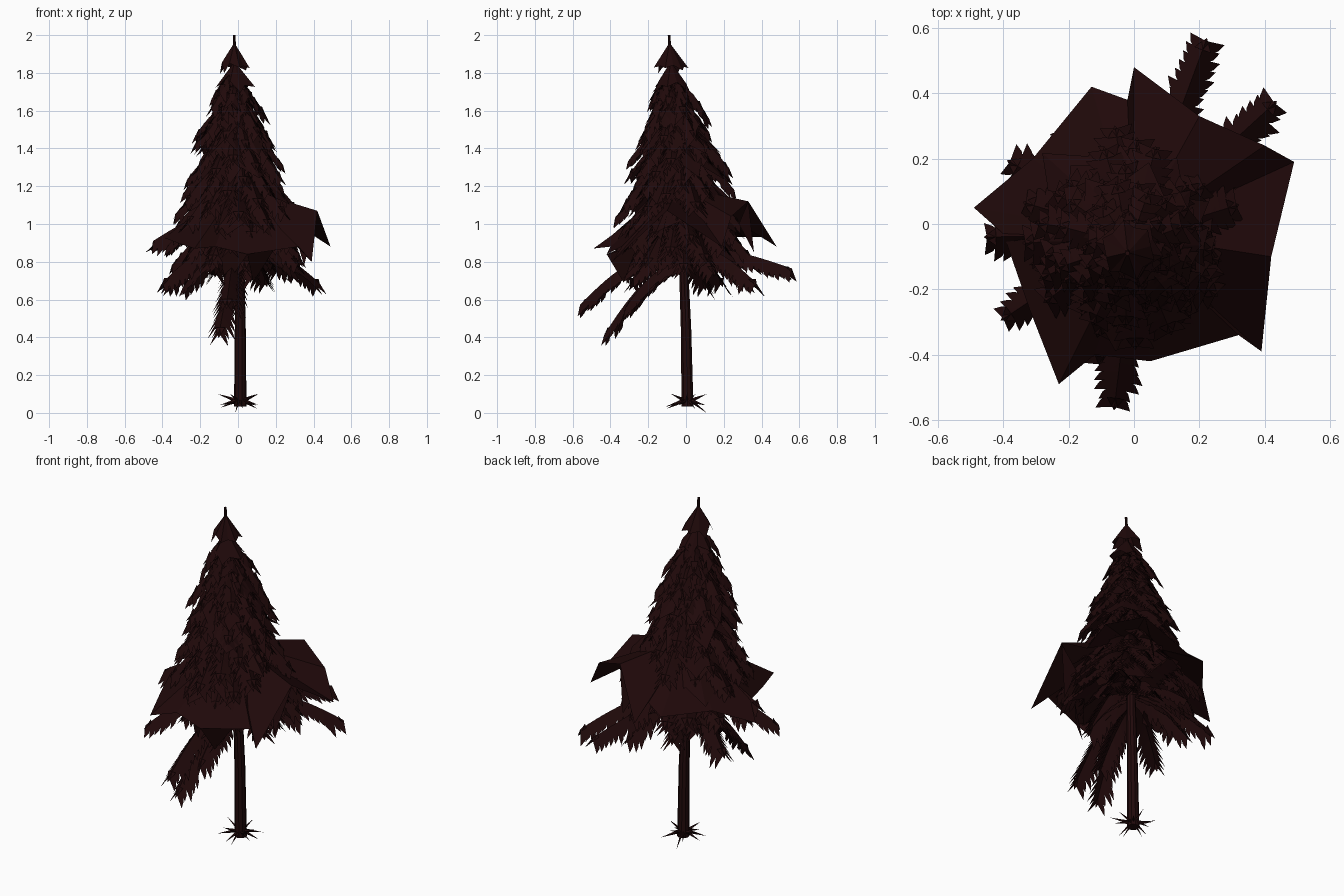
import bpy, math, random
from mathutils import Vector

if "Cube" in bpy.data.objects:
    bpy.data.objects.remove(bpy.data.objects["Cube"])

random.seed(4)
UP = Vector((0, 0, 1))


def material(name, rgb):
    m = bpy.data.materials.new(name)
    m.diffuse_color = (*rgb, 1)
    m.use_nodes = True
    m.node_tree.nodes["Principled BSDF"].inputs["Base Color"].default_value = m.diffuse_color
    return m


BARK = material("dark bark", (0.0150, 0.0030, 0.0032))
NEEDLES = material("dark needles", (0.0140, 0.0026, 0.0029))


def make(name, verts, faces, mat):
    me = bpy.data.meshes.new(name)
    me.from_pydata([tuple(v) for v in verts], [], faces)
    me.materials.append(mat)
    ob = bpy.data.objects.new(name, me)
    bpy.context.collection.objects.link(ob)
    return ob


# Leaning trunk axis: x, y, z, radius
TRUNK = [(.012, .008, .035, .033), (.012, .0, .45, .029), (.008, -.014, .8, .025),
         (-.005, -.04, 1.3, .019), (-.018, -.08, 1.85, .010), (-.02, -.09, 2.0, .007)]


def axis(z):
    for a, b in zip(TRUNK, TRUNK[1:]):
        if z <= b[2]:
            t = max(0, (z - a[2]) / (b[2] - a[2]))
            return Vector(a[:3]).lerp(Vector(b[:3]), t)
    return Vector(TRUNK[-1][:3])


def polar(a, r, z):
    c = axis(z)
    return Vector((c.x + r * math.cos(a), c.y + r * math.sin(a), z))


def tube(name, path, sides, mat):
    verts, faces = [], []
    for x, y, z, r in path:
        for k in range(sides):
            a = 2 * math.pi * k / sides
            verts.append((x + r * math.cos(a), y + r * math.sin(a), z))
    for i in range(len(path) - 1):
        for k in range(sides):
            a, b = i * sides + k, i * sides + (k + 1) % sides
            faces.append((a, b, b + sides, a + sides))
    n = len(path) * sides
    faces += [tuple(range(sides))[::-1], tuple(range(n - sides, n))]
    return make(name, verts, faces, mat)


# Trunk
tube("trunk", TRUNK, 10, BARK)

# Thin spiky roots around the foot
rv, rf = [], []
for i in range(14):
    a = 2 * math.pi * i / 14 + random.uniform(-.15, .15)
    d = Vector((math.cos(a), math.sin(a), 0))
    s = Vector((-d.y, d.x, 0))
    base = Vector((.01, .008, .065)) + d * .02
    tip = base + d * random.uniform(.075, .11)
    tip.z = .1 if i % 3 == 0 else random.uniform(0.02, .045)
    if i == 4:
        tip.z = 0
    n = len(rv)
    rv += [base + s * .008, base + UP * .012, base - s * .008, base - UP * .012, tip]
    rf += [(n + k, n + (k + 1) % 4, n + 4) for k in range(4)]
make("roots", rv, rf, BARK)


# Serrated branch: a drooping spine with overlapping needle teeth either side
def frond(verts, faces, start, tip, width, bump, drop=.85):
    length = (tip - start).length
    n = max(5, int(length / .03))
    pts = [start.lerp(tip, i / n) + UP * bump * math.sin(math.pi * i / n)
           for i in range(n + 1)]
    flat = Vector((tip.x - start.x, tip.y - start.y, 0)).normalized()
    side = Vector((-flat.y, flat.x, 0))
    for i in range(n):
        t = i / n
        w = width * min(1, .55 + t * 1.5) * (1 if t < .88 else .75)
        b = pts[max(0, i - 1)]
        e = pts[i + 1]
        for sg in (-1, 1):
            w2 = w * random.uniform(.8, 1.15)
            out = e + side * sg * w2 - UP * w2 * drop + flat * .008
            back = b.lerp(out, .8) - flat * .012
            k = len(verts)
            verts.extend((b, back, out, e))
            faces.append((k, k + 1, k + 2, k + 3))
    k = len(verts)
    verts.extend((pts[-2] + side * width * .4, pts[-2] - side * width * .4,
                  tip + flat * .01 - UP * .025))
    faces.append((k, k + 1, k + 2))


# Long low branches that stick out of the crown: tip, start height, bump
LOW = [((.22, .56, .765), .9, .02), ((.43, .37, .69), .9, .05), ((-.38, .19, .69), .9, .05),
       ((-.45, -.04, .91), 1.1, .03), ((-.40, -.29, .69), .9, .06),
       ((-.06, -.56, .575), .86, .08), ((-.10, -.43, .42), .8, .08),
       ((.15, .34, .69), .88, .06), ((-.29, .1, .67), .86, .06), ((-.03, -.32, .56), .8, .06),
       ((.08, -.28, .72), .84, .05), ((.30, .15, .75), .9, .05), ((-.12, .3, .74), .88, .05)]
v, f = [], []
for tip, z, bump in LOW:
    frond(v, f, axis(z), Vector(tip), .068, bump, 1.3)
make("low_branches", v, f, NEEDLES)

# Crown radius against height
CROWN = [(.68, .27), (.8, .37), (.9, .40), (1.1, .32), (1.3, .275),
         (1.5, .205), (1.65, .145), (1.8, .09), (2, .03)]


def radius(z):
    for a, b in zip(CROWN, CROWN[1:]):
        if z <= b[0]:
            t = max(0, (z - a[0]) / (b[0] - a[0]))
            return a[1] + (b[1] - a[1]) * t
    return .03


# Spiral of inner branches filling the crown
v, f = [], []
COUNT = 110
for i in range(COUNT):
    z = .76 + .94 * (i / COUNT) ** 1.1
    r = radius(z) * random.uniform(.72, 1.03)
    tip = polar(i * 2.39996, r, z)
    frond(v, f, axis(z + r * .7), tip, .035 + r * .11, .05, 1.0)
make("crown_branches", v, f, NEEDLES)


# Jagged tent-like tiers of needles
def tier(verts, faces, top, low, r, n):
    c = len(verts)
    verts.append(axis(top))
    turn = random.uniform(0, 6)
    for k in range(2 * n):
        a = turn + math.pi * (k + random.uniform(-.25, .25)) / n
        if k % 2:
            verts.append(polar(a, r * random.uniform(.88, 1.05), low + random.uniform(-.015, .03)))
        else:
            verts.append(polar(a, r * .74, low + (top - low) * random.uniform(.2, .36)))
    for k in range(2 * n):
        faces.append((c, c + 1 + k, c + 1 + (k + 1) % (2 * n)))


v, f = [], []
for top, low, r, n in [(1.96, 1.80, .095, 6), (1.86, 1.70, .105, 6), (1.78, 1.61, .13, 7),
                       (1.72, 1.48, .18, 8), (1.62, 1.36, .23, 8), (1.50, 1.22, .27, 9),
                       (1.38, 1.08, .30, 9), (1.25, .93, .37, 9), (1.1, .76, .34, 8)]:
    tier(v, f, top, low, r, n)
make("crown_tiers", v, f, NEEDLES)

# Wide lopsided skirt of broad sheets round the lower crown
RIM = [(.49, .19, .88), (.42, -.10, 1.07), (.39, -.39, .80), (.32, -.34, .88),
       (.05, -.42, .84), (-.12, -.40, .88), (-.23, -.49, .87), (-.32, -.26, .90),
       (-.40, -.03, .93), (-.49, .05, .85), (-.31, .20, .93), (-.13, .42, .93),
       (-.02, .38, .97), (0, .48, .88), (.20, .33, 1.12), (.40, .24, 1.04)]
n = len(RIM)
make("broad_skirt", [axis(1.2)] + RIM,
     [(0, k + 1, (k + 1) % n + 1) for k in range(n)], NEEDLES)

# Hanging sheets below the skirt on the front and right
v, f = [], []
for a, b, c in [((.42, -.10, 1.06), (.30, -.12, .95), (.35, -.16, .78)),
                ((.05, -.42, .84), (.20, -.26, .88), (.08, -.33, .69)),
                ((.05, -.42, .84), (-.12, -.28, .90), (-.06, -.30, .68)),
                ((.20, .33, 1.12), (.10, .28, 1.0), (.16, .36, .85))]:
    k = len(v)
    v += [a, b, c]
    f.append((k, k + 1, k + 2))
make("hanging_sheets", v, f, NEEDLES)
